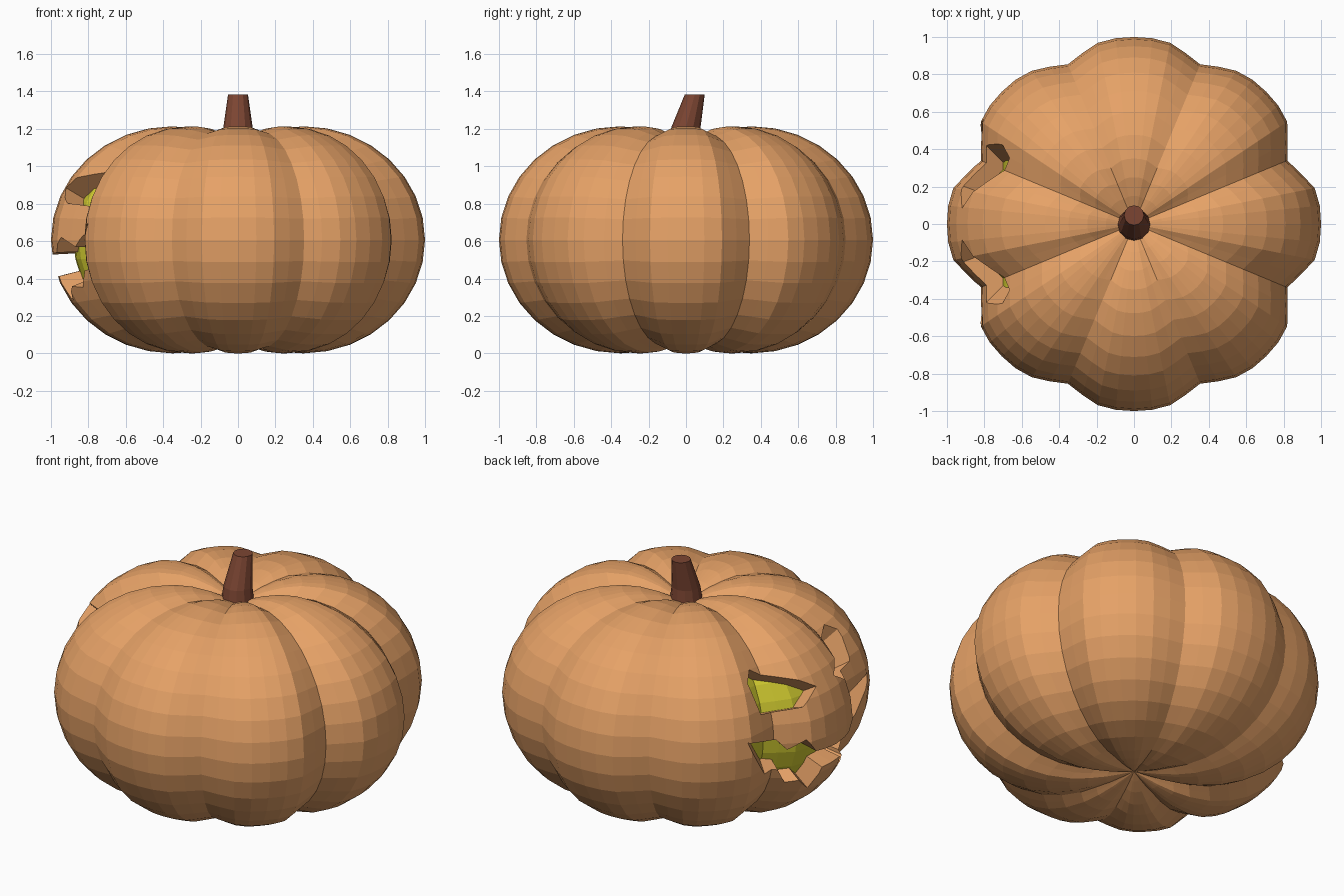
import bpy, bmesh, math
from mathutils import Vector

if "Cube" in bpy.data.objects:
    bpy.data.objects.remove(bpy.data.objects["Cube"])

SEG = 64          # eight ribs, eight facets each
ZC = 0.607        # mid height of the body


def material(name, rgb):
    m = bpy.data.materials.new(name)
    m.diffuse_color = (*rgb, 1)
    m.use_nodes = True
    m.node_tree.nodes["Principled BSDF"].inputs["Base Color"].default_value = m.diffuse_color
    return m


orange = material("orange_rind", (0.79, 0.36, 0.135))
yellow = material("yellow_flesh", (0.64, 0.60, 0.03))
brown = material("brown_stem", (0.20, 0.06, 0.032))


def make_object(name, bm, mat):
    me = bpy.data.meshes.new(name)
    bm.to_mesh(me)
    bm.free()
    me.materials.append(mat)
    ob = bpy.data.objects.new(name, me)
    bpy.context.collection.objects.link(ob)
    return ob


def profile():
    """Ridge profile (r, z) from the bottom dimple to the top dimple."""
    dip = [0.07, 0.15, 0.25]
    pts = [(r, 0.07 * (1 - math.sin(math.pi / 2 * r / 0.35))) for r in dip]
    for i in range(17):
        a = math.pi * (i / 16 - 0.5)
        pts.append((0.35 + 0.65 * math.cos(a), ZC + ZC * math.sin(a)))
    pts += [(r, 1.11 + 0.104 * math.sin(math.pi / 2 * r / 0.35)) for r in reversed(dip)]
    return pts


def rib(i):
    """Radius factor around the body; front and back grooves are softer."""
    k = i % 8
    k = min(k, 8 - k)
    th = 2 * math.pi * i / SEG
    if abs(math.sin(th)) > 0.85:
        return (1.0, 0.998, 0.988, 0.954, 0.924)[k]
    return (1.0, 0.998, 0.985, 0.932, 0.887)[k]


def ribbed_body(name, scale, mat):
    bm = bmesh.new()

    def place(r, z, i):
        th = 2 * math.pi * i / SEG
        d = (1 - rib(i)) * min(1, r / 0.25)
        z = ZC + (z - ZC) * (1 - 0.6 * d)
        return bm.verts.new((r * (1 - d) * math.cos(th) * scale,
                             r * (1 - d) * math.sin(th) * scale,
                             ZC + (z - ZC) * scale))

    rings = [[place(r, z, i) for i in range(SEG)] for r, z in profile()]
    low = bm.verts.new((0, 0, ZC + (0.07 - ZC) * scale))
    high = bm.verts.new((0, 0, ZC + (1.11 - ZC) * scale))
    for i in range(SEG):
        j = (i + 1) % SEG
        bm.faces.new((low, rings[0][j], rings[0][i]))
        bm.faces.new((high, rings[-1][i], rings[-1][j]))
        for a, b in zip(rings, rings[1:]):
            bm.faces.new((a[i], a[j], b[j], b[i]))
    return make_object(name, bm, mat)


# rind, and the yellow flesh that shows through the carving
body = ribbed_body("pumpkin_rind", 1.0, orange)
ribbed_body("inner_flesh", 0.88, yellow)

APEX = Vector((-0.38, 0, 0.56))


def cutter(name, outline):
    """Tapered cutter: the outline on the rind at -x, converging inside the body."""
    bm = bmesh.new()
    tip = bm.verts.new(APEX)
    rim = []
    for y, z in outline:
        r = 0.96 * (0.35 + 0.65 * math.sqrt(1 - ((z - ZC) / ZC) ** 2))
        p = Vector((-math.sqrt(r * r - y * y), y, z))
        rim.append(bm.verts.new(APEX + (p - APEX) * 1.5))
    cap = bm.faces.new(rim)
    for a, b in zip(rim, rim[1:] + rim[:1]):
        bm.faces.new((b, a, tip))
    bmesh.ops.triangulate(bm, faces=[cap])
    bmesh.ops.recalc_face_normals(bm, faces=bm.faces)
    ob = make_object(name, bm, orange)
    ob.hide_render = True
    return ob


# slanted eyes and toothed mouth
eye = [(0.08, 0.87), (0.37, 1.04), (0.43, 0.98), (0.44, 0.82), (0.20, 0.80)]
half = [(0.0, 0.53), (0.15, 0.54), (0.21, 0.62), (0.31, 0.57), (0.37, 0.64), (0.54, 0.69),
        (0.43, 0.44), (0.34, 0.43), (0.27, 0.34), (0.20, 0.36), (0.11, 0.29), (0.08, 0.42),
        (0.0, 0.42)]
mouth = half + [(-y, z) for y, z in reversed(half[1:-1])]
cutters = [cutter("eye_cutter_left", eye),
           cutter("eye_cutter_right", [(-y, z) for y, z in eye]),
           cutter("mouth_cutter", mouth)]
for c in cutters:
    mod = body.modifiers.new(c.name, "BOOLEAN")
    mod.operation = "DIFFERENCE"
    mod.solver = "EXACT"
    mod.object = c

# keep the carved result and drop the cutters
bpy.context.view_layer.update()
carved = bpy.data.meshes.new_from_object(
    body.evaluated_get(bpy.context.evaluated_depsgraph_get()))
body.modifiers.clear()
body.data = carved
for c in cutters:
    bpy.data.objects.remove(c)

# leaning stem
bm = bmesh.new()
stem = []
for z, r, y in [(1.08, 0.095, -0.005), (1.21, 0.078, 0.0), (1.385, 0.053, 0.047)]:
    stem.append([bm.verts.new((r * math.cos(a), y + r * math.sin(a), z))
                 for a in (2 * math.pi * i / 12 for i in range(12))])
for a, b in zip(stem, stem[1:]):
    for i in range(12):
        j = (i + 1) % 12
        bm.faces.new((a[i], a[j], b[j], b[i]))
bm.faces.new(stem[-1])
bm.faces.new(stem[0][::-1])
make_object("stem", bm, brown)
